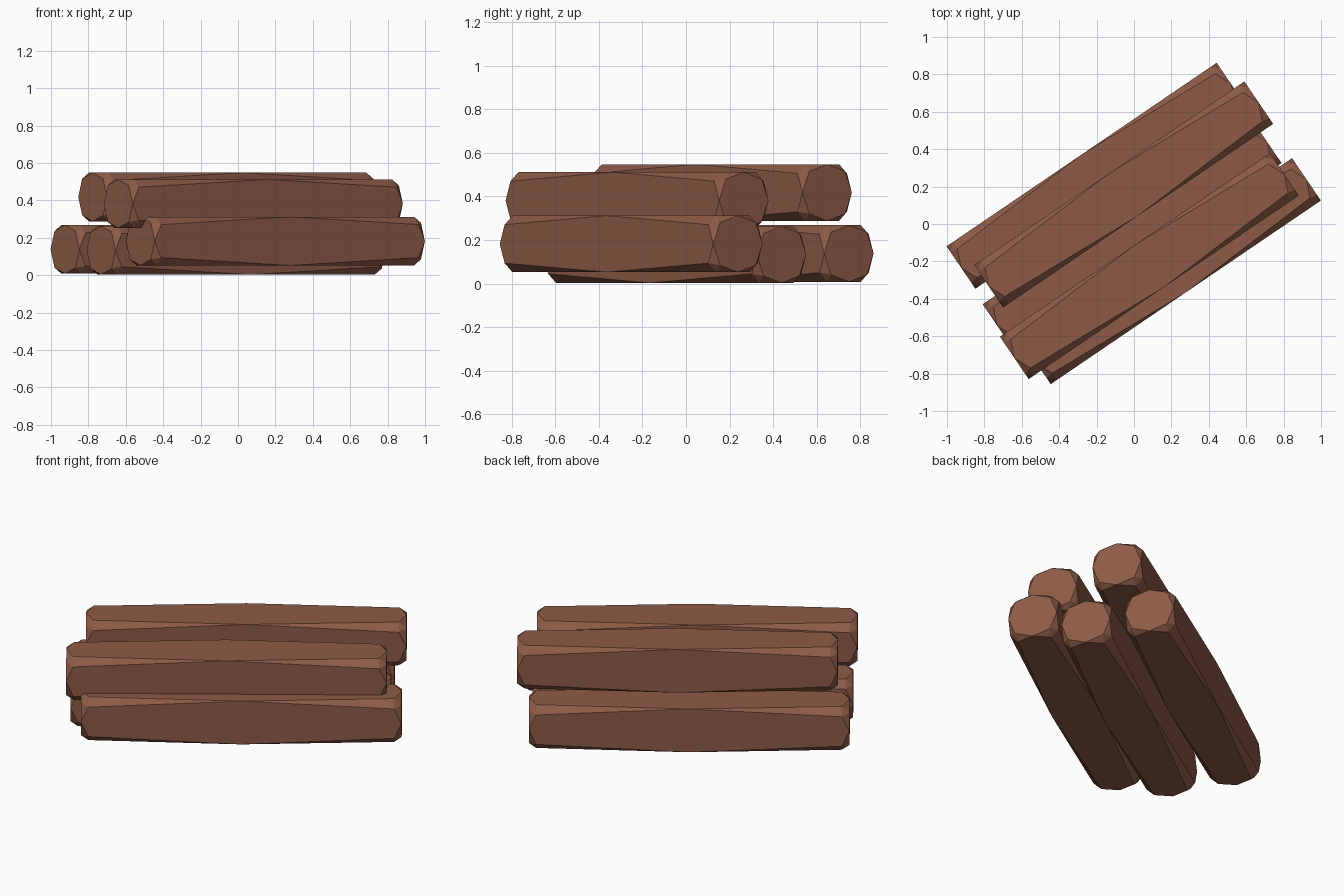
import bpy, bmesh, math
from mathutils import Matrix

if "Cube" in bpy.data.objects:
    bpy.data.objects.remove(bpy.data.objects["Cube"])

LENGTH = 0.873          # half length of a log
HALF_W, HALF_H = 0.137, 0.13
ANGLE = math.atan2(0.562, 0.827)

bark = bpy.data.materials.new("bark")
bark.diffuse_color = (0.27, 0.105, 0.063, 1)
bark.use_nodes = True
bark.node_tree.nodes["Principled BSDF"].inputs["Base Color"].default_value = bark.diffuse_color


def make_log(name, x, y, z):
    """Squared log: sharp corners at mid length, cut to an octagon at the ends."""
    bm = bmesh.new()
    pts = []
    for sy in (-1, 1):
        for sz in (-1, 1):
            # mid-length corner
            pts.append((0, sy, sz))
            for sx in (-1, 1):
                # corner chamfer just before the end, then the end's diagonal point
                pts += [(sx * (LENGTH - 0.04), sy, sz * 0.68),
                        (sx * (LENGTH - 0.04), sy * 0.68, sz),
                        (sx * LENGTH, sy * 0.73, sz * 0.75)]
    # end points on the middle of each side
    for sx in (-LENGTH, LENGTH):
        pts += [(sx, 1, 0), (sx, -1, 0), (sx, 0, 1), (sx, 0, -1)]
    for px, py, pz in pts:
        bm.verts.new((px, py * HALF_W, pz * HALF_H))
    bmesh.ops.convex_hull(bm, input=bm.verts[:])
    bmesh.ops.dissolve_limit(bm, angle_limit=math.radians(0.5),
                             verts=bm.verts[:], edges=bm.edges[:])
    bmesh.ops.recalc_face_normals(bm, faces=bm.faces[:])
    mesh = bpy.data.meshes.new(name)
    bm.to_mesh(mesh)
    bm.free()
    mesh.materials.append(bark)
    obj = bpy.data.objects.new(name, mesh)
    obj.matrix_world = Matrix.Translation((x, y, z)) @ Matrix.Rotation(ANGLE, 4, 'Z')
    bpy.context.collection.objects.link(obj)


# Three logs on the ground, two stacked on top
make_log("bottom_log_back", -0.203, 0.258, 0.138)
make_log("bottom_log_middle", -0.01, -0.052, 0.133)
make_log("bottom_log_front", 0.2, -0.252, 0.182)
make_log("top_log_back", -0.055, 0.158, 0.418)
make_log("top_log_front", 0.082, -0.225, 0.382)
